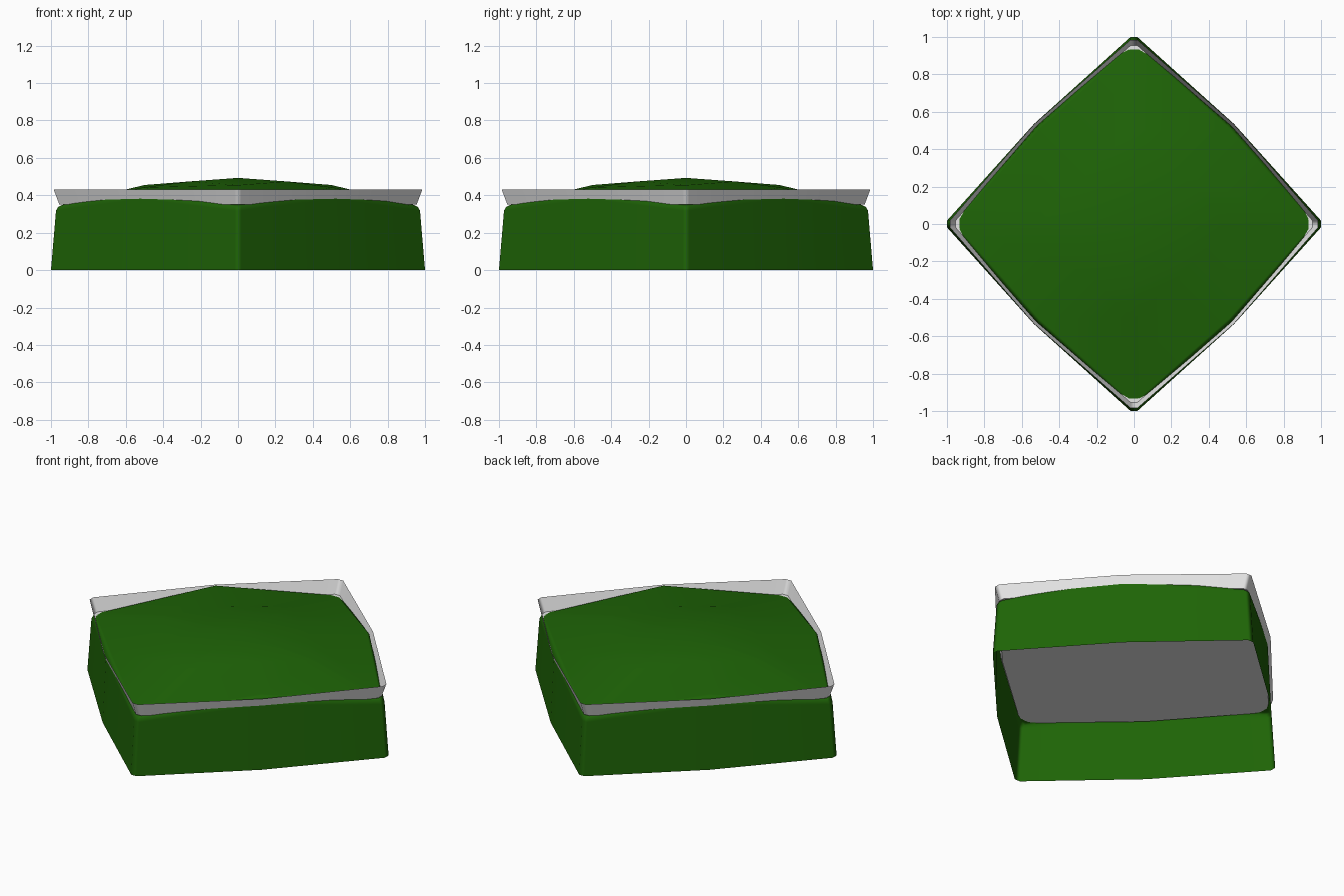
import bpy, bmesh, math

if "Cube" in bpy.data.objects:
    bpy.data.objects.remove(bpy.data.objects["Cube"])


def material(name, rgb):
    m = bpy.data.materials.new(name)
    m.diffuse_color = (*rgb, 1.0)
    m.use_nodes = True
    m.node_tree.nodes["Principled BSDF"].inputs["Base Color"].default_value = m.diffuse_color
    return m


green = material("leaf green", (0.013, 0.127, 0.002))
grey = material("light grey", (0.8, 0.8, 0.8))


def ring(bm, r, z_corner, m, z_mid):
    """Diamond outline: blunt corners at radius r, bowed edge middles at (m, m)."""
    c = 0.018 * r
    verts = []
    for q in range(4):
        a = q * math.pi / 2
        ca, sa = round(math.cos(a)), round(math.sin(a))
        for x, y, z in ((r, -c, z_corner), (r, c, z_corner), (m, m, z_mid)):
            verts.append(bm.verts.new((x * ca - y * sa, x * sa + y * ca, z)))
    return verts


def bridge(bm, lower, upper):
    n = len(lower)
    for i in range(n):
        j = (i + 1) % n
        bm.faces.new((lower[i], lower[j], upper[j], upper[i]))


def finish(bm, name, mat, angle):
    me = bpy.data.meshes.new(name)
    bm.to_mesh(me)
    bm.free()
    me.materials.append(mat)
    ob = bpy.data.objects.new(name, me)
    bpy.context.collection.objects.link(ob)
    bpy.ops.object.select_all(action='DESELECT')
    ob.select_set(True)
    bpy.context.view_layer.objects.active = ob
    bpy.ops.object.shade_smooth_by_angle(angle=math.radians(angle))
    # Let the large faces dominate the shading
    wn = ob.modifiers.new("weighted normals", 'WEIGHTED_NORMAL')
    wn.keep_sharp = True
    wn.weight = 100
    return ob


# Green mound: open-bottomed leaning walls, rounded shoulder, low dome
bm = bmesh.new()
profile = [
    (1.0, 0.0, 0.535, 0.0),
    (0.973, 0.318, 0.5225, 0.382),
    (0.962, 0.338, 0.519, 0.418),
    (0.942, 0.348, 0.507, 0.442),
    (0.5, 0.455, 0.26, 0.474),
]
rings = [ring(bm, *p) for p in profile]
for low, up in zip(rings, rings[1:]):
    bridge(bm, low, up)
top = bm.verts.new((0, 0, 0.493))
last = rings[-1]
for i in range(len(last)):
    bm.faces.new((last[i], last[(i + 1) % len(last)], top))
finish(bm, "mound", green, 60)

# Grey tray: flat floor inside the mound with a flared thin rim
bm = bmesh.new()
floor = ring(bm, 0.955, 0.35, 0.515, 0.35)
lip = ring(bm, 0.985, 0.43, 0.534, 0.43)
bridge(bm, floor, lip)
bm.faces.new(list(reversed(floor)))
finish(bm, "tray", grey, 50)
